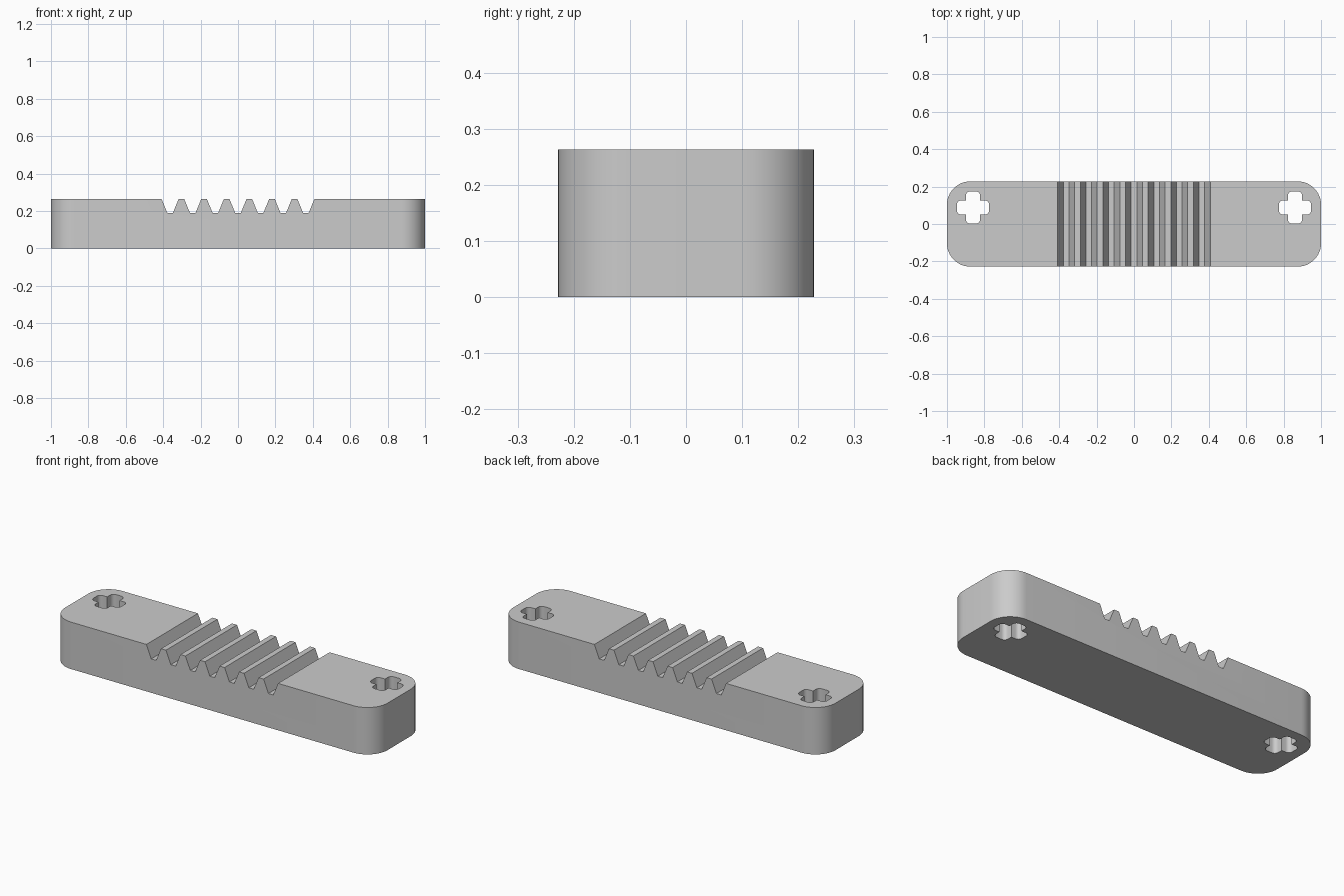
import bpy, bmesh, math

if "Cube" in bpy.data.objects:
    bpy.data.objects.remove(bpy.data.objects["Cube"])

L, W, H = 1.0, 0.228, 0.263        # half length, half width, height
CORNER = 0.125
PITCH, FLOOR_Z = 0.121, 0.19
HOLE_X, HOLE_Y, ARM, ARM_HALF, TIP = 0.861, 0.088, 0.086, 0.038, 0.022


def arc(cx, cy, r, start, n):
    """Quarter circle, counter-clockwise from the start angle."""
    return [(cx + r * math.cos(math.radians(start + 90 * i / n)),
             cy + r * math.sin(math.radians(start + 90 * i / n))) for i in range(n + 1)]


def prism(name, outlines, offset):
    """Extrude closed 3D outlines along an offset into one object."""
    bm = bmesh.new()
    for pts in outlines:
        face = bm.faces.new([bm.verts.new(p) for p in pts])
        res = bmesh.ops.extrude_face_region(bm, geom=[face], use_keep_orig=True)
        verts = [v for v in res["geom"] if isinstance(v, bmesh.types.BMVert)]
        bmesh.ops.translate(bm, vec=offset, verts=verts)
    bmesh.ops.recalc_face_normals(bm, faces=bm.faces)
    mesh = bpy.data.meshes.new(name)
    bm.to_mesh(mesh)
    bm.free()
    obj = bpy.data.objects.new(name, mesh)
    bpy.context.collection.objects.link(obj)
    return obj


# Rounded bar
plan = []
for k, (sx, sy) in enumerate([(1, 1), (-1, 1), (-1, -1), (1, -1)]):
    plan += arc(sx * (L - CORNER), sy * (W - CORNER), CORNER, 90 * k, 12)
rack = prism("toothed_bar", [[(x, y, 0) for x, y in plan]], (0, 0, H))

# Seven tapered grooves leaving the teeth between them
slope = (0.045 - 0.015) / (H - FLOOR_Z)
top = 0.045 + slope * 0.05
grooves = []
for i in range(-3, 4):
    c = i * PITCH
    grooves.append([(c + x, -0.3, z) for x, z in
                    [(-0.015, FLOOR_Z), (0.015, FLOOR_Z), (top, H + 0.05), (-top, H + 0.05)]])
groove_cutter = prism("groove_cutter", grooves, (0, 0.6, 0))

# Cross-shaped through holes with rounded arm tips
arm = arc(ARM - TIP, -ARM_HALF + TIP, TIP, 270, 5) + arc(ARM - TIP, ARM_HALF - TIP, TIP, 0, 5)
cross = []
for k in range(4):
    ca, sa = [(1, 0), (0, 1), (-1, 0), (0, -1)][k]
    for x, y in arm + [(ARM_HALF, ARM_HALF)]:
        cross.append((x * ca - y * sa, x * sa + y * ca))
holes = [[(x + s * HOLE_X, y + HOLE_Y, -0.1) for x, y in cross] for s in (-1, 1)]
hole_cutter = prism("hole_cutter", holes, (0, 0, H + 0.2))

# Cut, then remove the cutters
bpy.context.view_layer.objects.active = rack
rack.select_set(True)
for cutter in (groove_cutter, hole_cutter):
    mod = rack.modifiers.new("cut", "BOOLEAN")
    mod.operation, mod.solver, mod.object = "DIFFERENCE", "EXACT", cutter
    bpy.ops.object.modifier_apply(modifier=mod.name)
    bpy.data.objects.remove(cutter)

# Plain grey finish, rounded walls smooth and edges sharp
grey = bpy.data.materials.new("grey")
grey.diffuse_color = (0.6, 0.6, 0.6, 1)
grey.use_nodes = True
grey.node_tree.nodes["Principled BSDF"].inputs["Base Color"].default_value = grey.diffuse_color
rack.data.materials.clear()
rack.data.materials.append(grey)
for p in rack.data.polygons:
    p.material_index = 0
bpy.ops.object.shade_smooth_by_angle(angle=math.radians(30))
